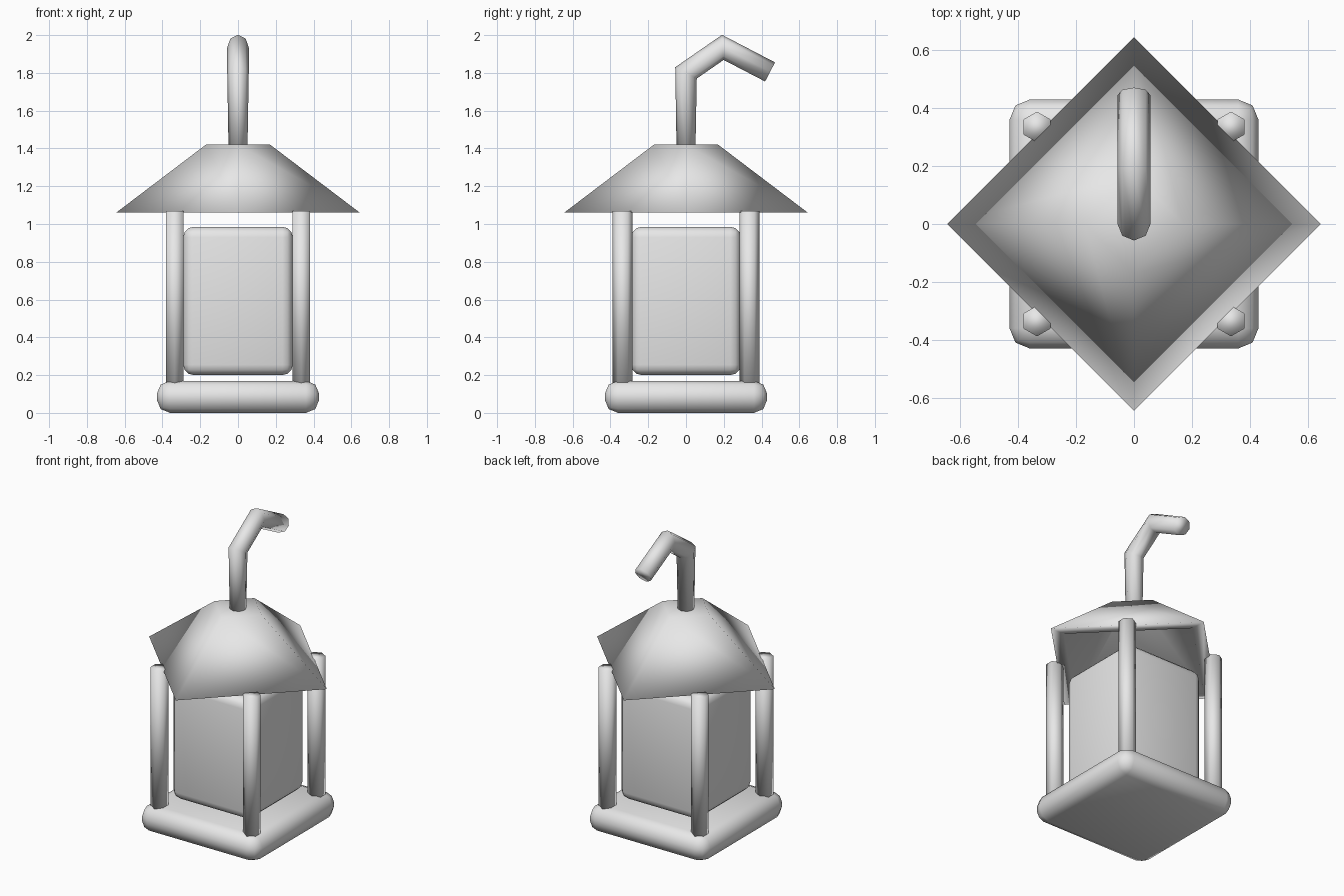
import bpy, bmesh
from math import cos, sin, pi
from mathutils import Vector

cube = bpy.data.objects.get("Cube")
if cube:
    bpy.data.objects.remove(cube, do_unlink=True)

grey = bpy.data.materials.new("light_grey")
grey.use_nodes = True
grey.diffuse_color = (0.8, 0.8, 0.8, 1)
grey.node_tree.nodes["Principled BSDF"].inputs["Base Color"].default_value = (0.8, 0.8, 0.8, 1)
grey.use_backface_culling = True


def finish(name, bm, inside_out=False):
    """Turn a bmesh into a smooth shaded object."""
    bmesh.ops.recalc_face_normals(bm, faces=bm.faces)
    if inside_out:
        bmesh.ops.reverse_faces(bm, faces=bm.faces)
    for face in bm.faces:
        face.smooth = True
    mesh = bpy.data.meshes.new(name)
    bm.to_mesh(mesh)
    bm.free()
    mesh.materials.append(grey)
    obj = bpy.data.objects.new(name, mesh)
    bpy.context.collection.objects.link(obj)
    return obj


def rounded_box(name, half, low, high, radius, segments):
    bm = bmesh.new()
    bmesh.ops.create_cube(bm, size=1)
    for v in bm.verts:
        v.co = (v.co.x * 2 * half, v.co.y * 2 * half, low + (v.co.z + 0.5) * (high - low))
    bmesh.ops.bevel(bm, geom=bm.edges[:], offset=radius, segments=segments,
                    profile=0.5, affect='EDGES')
    finish(name, bm)


def loft(name, rings, caps=True, closed=False, inside_out=False):
    """Skin a list of point rings."""
    bm = bmesh.new()
    loops = [[bm.verts.new(p) for p in ring] for ring in rings]
    n = len(loops[0])
    for a, b in zip(loops, loops[1:]):
        for i in range(n):
            j = (i + 1) % n
            bm.faces.new((a[i], a[j], b[j], b[i]))
    if caps:
        bm.faces.new(loops[0])
        bm.faces.new(loops[-1])
    return finish(name, bm, inside_out)


def ring(radius, z, sides, turn=0.0, x=0.0, y=0.0):
    return [(x + radius * cos(turn + 2 * pi * i / sides),
             y + radius * sin(turn + 2 * pi * i / sides), z) for i in range(sides)]


# Base slab and lamp body
rounded_box("base", 0.43, 0.0, 0.17, 0.07, 2)
rounded_box("lamp_body", 0.29, 0.2, 0.985, 0.055, 3)

# Four hexagonal corner posts
for side, x in (("right", -0.335), ("left", 0.335)):
    for end, y in (("front", -0.335), ("back", 0.335)):
        loft(f"{end}_{side}_post", [ring(0.053, z, 6, pi / 2, x, y) for z in (0.15, 1.07)])

# Thick diamond roof: outer shell, flat rim and inner shell in one skin
loft("roof", [ring(0.17, 1.42, 4), ring(0.645, 1.06, 4),
              ring(0.545, 1.06, 4), ring(0.16, 1.40, 4)], inside_out=True)

# Bent hanging hook, mitred at each bend
path = [Vector(p) for p in ((0, 0, 1.39), (0, 0, 1.8), (0, 0.195, 1.935), (0, 0.445, 1.805))]
rings = []
for k, p in enumerate(path):
    before = (p - path[k - 1]).normalized() if k else None
    after = (path[k + 1] - p).normalized() if k + 1 < len(path) else None
    before, after = before or after, after or before
    along = (before + after).normalized()
    across = Vector((0, -along.z, along.y)) / along.dot(before)
    r = 0.05 if k == 0 else 0.057
    rings.append([p + Vector((r * cos(i * pi / 4), 0, 0)) + across * r * sin(i * pi / 4)
                  for i in range(8)])
loft("hook", rings)
